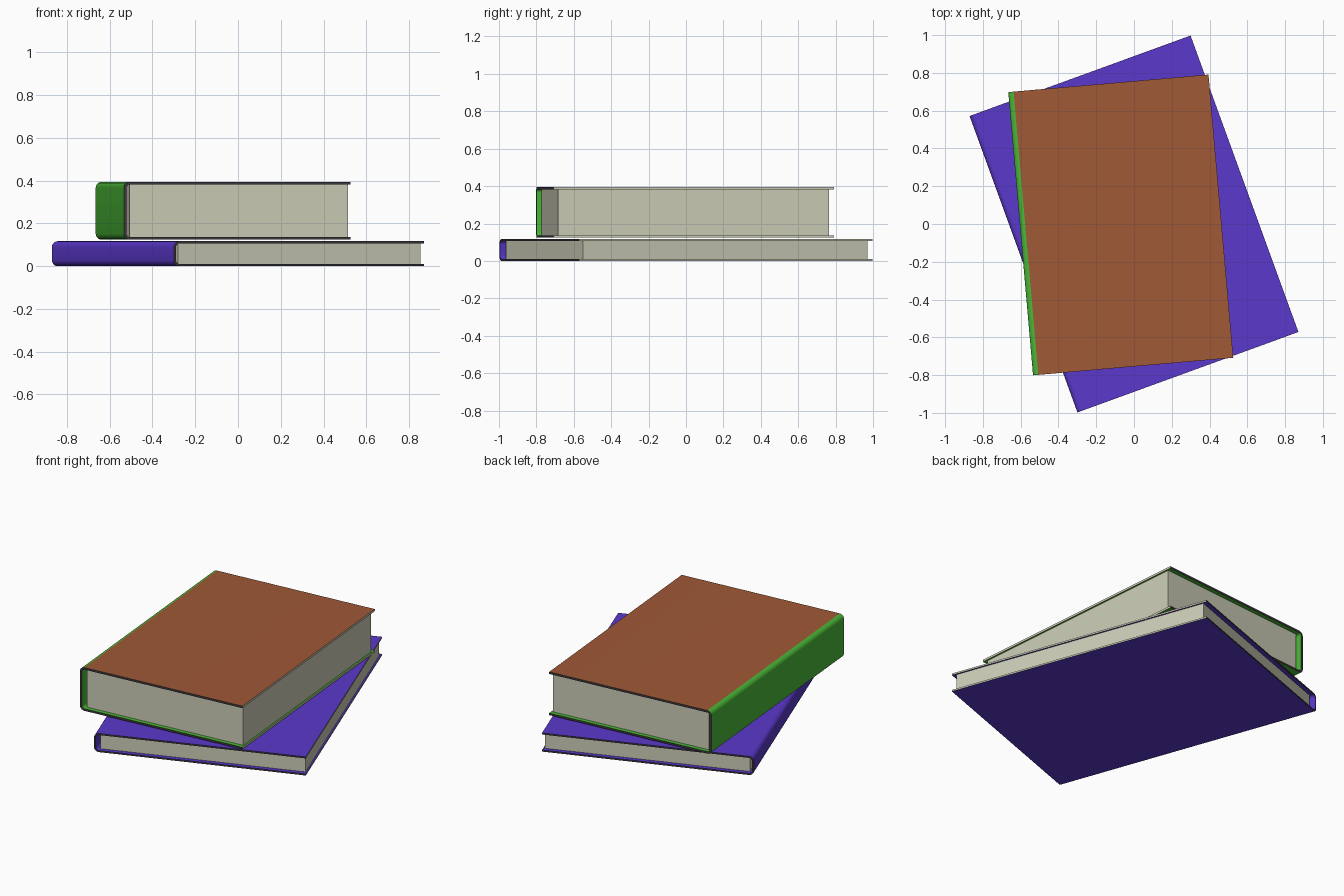
import bpy, bmesh, math
from mathutils import Vector

cube = bpy.data.objects.get("Cube")
if cube:
    bpy.data.objects.remove(cube, do_unlink=True)


def material(name, rgb):
    m = bpy.data.materials.new(name)
    m.use_nodes = True
    m.diffuse_color = (*rgb, 1)
    m.node_tree.nodes["Principled BSDF"].inputs["Base Color"].default_value = (*rgb, 1)
    return m


brown = material("brown", (0.35, 0.10, 0.038))
green = material("green", (0.07, 0.48, 0.038))
purple = material("purple", (0.105, 0.040, 0.60))
paper = material("paper", (0.60, 0.60, 0.47))
charcoal = material("charcoal", (0.045, 0.04, 0.045))


def finish(bm, name, mats, place, angle):
    bmesh.ops.recalc_face_normals(bm, faces=bm.faces)
    mesh = bpy.data.meshes.new(name)
    bm.to_mesh(mesh)
    bm.free()
    for m in mats:
        mesh.materials.append(m)
    ob = bpy.data.objects.new(name, mesh)
    bpy.context.collection.objects.link(ob)
    ob.location = place
    ob.rotation_euler.z = math.radians(angle)
    bpy.ops.object.select_all(action="DESELECT")
    ob.select_set(True)
    bpy.context.view_layer.objects.active = ob
    bpy.ops.object.shade_smooth_by_angle(angle=math.radians(35))


def wrap_path(w, h, inset, radius, steps=5):
    """C-shaped path: top fore edge, round the spine, bottom fore edge."""
    left, top, bottom = -w / 2 + inset, h - inset, inset
    pts = [(w / 2, top)]
    for cz, start in ((top - radius, 90), (bottom + radius, 180)):
        for i in range(steps + 1):
            a = math.radians(start + 90 * i / steps)
            pts.append((left + radius + radius * math.cos(a), cz + radius * math.sin(a)))
    return pts + [(w / 2, bottom)]


def book(prefix, w, length, h, thick, place, angle, cloth, top_colour):
    # Cover: a bent board wrapping the pages
    bm = bmesh.new()
    outer = wrap_path(w, h, 0, 0.028)
    inner = wrap_path(w, h, thick, 0.028 - thick)
    loop = outer + inner[::-1]
    n = len(loop)
    ends = [[bm.verts.new((x, s * length / 2, z)) for x, z in loop] for s in (-1, 1)]
    for i in range(n):
        j = (i + 1) % n
        bm.faces.new((ends[0][i], ends[0][j], ends[1][j], ends[1][i]))
    for e in ends:
        for i in range(len(outer) - 1):
            bm.faces.new((e[i], e[i + 1], e[n - 2 - i], e[n - 1 - i]))
    # Cloth sides, dark board ends, pale fore edges, coloured top panel
    bmesh.ops.recalc_face_normals(bm, faces=bm.faces)
    for f in bm.faces:
        c = f.calc_center_median()
        if abs(f.normal.y) > 0.9:
            f.material_index = 1
        elif c.x > w / 2 - 0.001:
            f.material_index = 2
        elif c.z > h - 0.0001:
            f.material_index = 3
    finish(bm, prefix + "_cover", (cloth, charcoal, paper, top_colour), place, angle)

    # Page block, set back from the board edges and the spine
    bm = bmesh.new()
    x0, x1 = -w / 2 + 0.03, w / 2 - 0.009
    bmesh.ops.create_cube(bm, size=1)
    size = Vector((x1 - x0, length - 0.052, h - 2 * thick))
    for v in bm.verts:
        v.co = v.co * size + Vector(((x0 + x1) / 2, 0, h / 2))
    finish(bm, prefix + "_pages", (paper,), place, angle)


book("lower_book", 1.245, 1.67, 0.117, 0.010, (0, 0, 0), 20, purple, purple)
book("upper_book", 1.064, 1.505, 0.271, 0.013, (-0.07, -0.005, 0.124), 5, green, brown)
